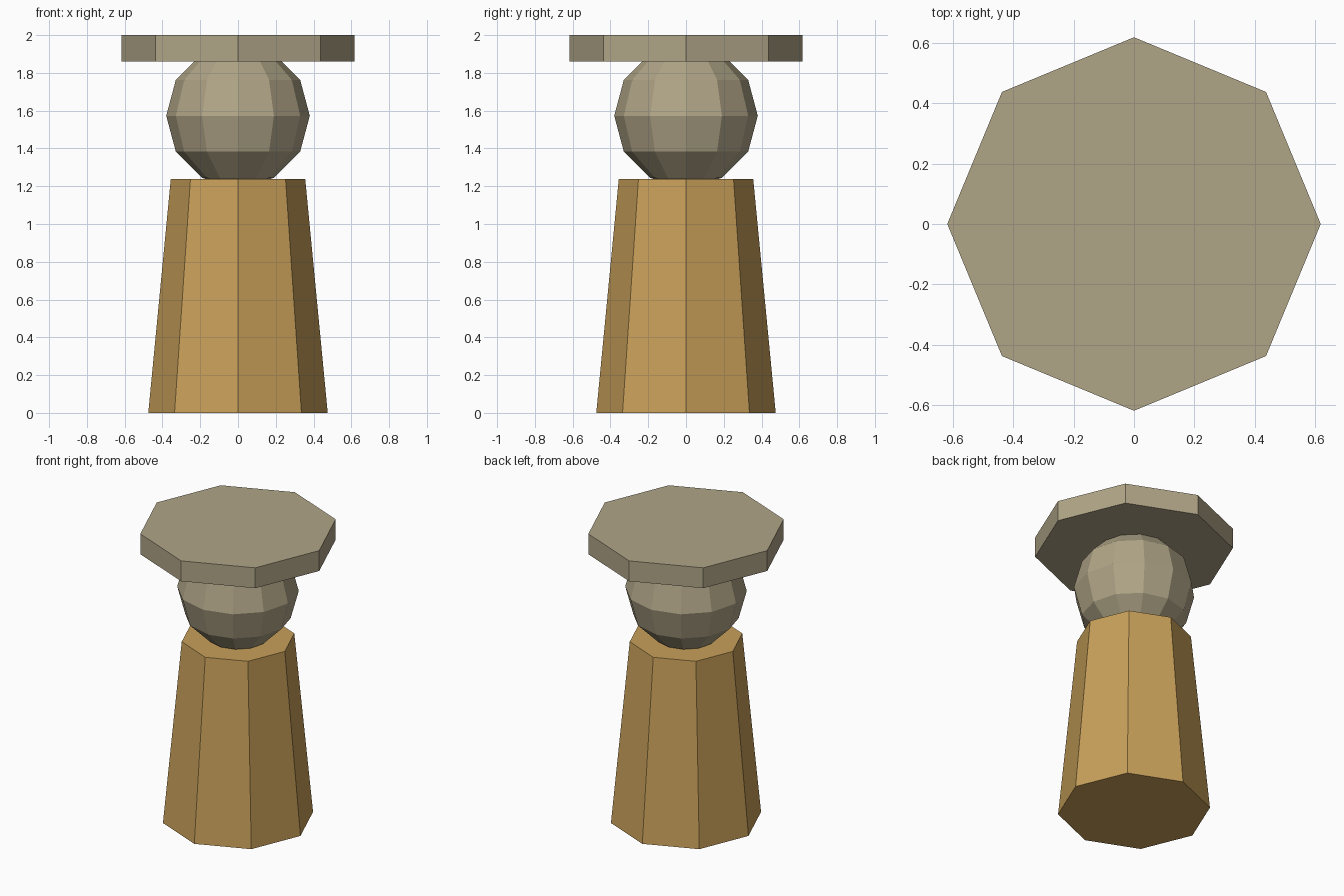
import bpy, math

if "Cube" in bpy.data.objects:
    bpy.data.objects.remove(bpy.data.objects["Cube"])


def lin(c):
    c /= 255
    return c / 12.92 if c <= 0.04045 else ((c + 0.055) / 1.055) ** 2.4


def material(name, rgb):
    m = bpy.data.materials.new(name)
    m.diffuse_color = (*[lin(c) for c in rgb], 1)
    m.use_nodes = True
    m.node_tree.nodes["Principled BSDF"].inputs["Base Color"].default_value = m.diffuse_color
    return m


wood = material("tan_wood", (200, 160, 90))
stone = material("grey_beige_stone", (176, 165, 135))


def finish(name, mat):
    o = bpy.context.object
    o.name = name
    o.data.materials.append(mat)
    return o


def octagon(name, r_bottom, r_top, z0, z1, mat):
    # eight-sided prism or taper with a corner on each axis
    bpy.ops.mesh.primitive_cone_add(vertices=8, radius1=r_bottom, radius2=r_top,
                                    depth=z1 - z0, location=(0, 0, (z0 + z1) / 2))
    return finish(name, mat)


# Tapered pedestal
octagon("pedestal", 0.475, 0.356, 0, 1.237, wood)

# Faceted ball, sunk slightly into pedestal and slab
bpy.ops.mesh.primitive_uv_sphere_add(segments=12, ring_count=6, radius=0.38,
                                     location=(0, 0, 1.573))
finish("ball", stone)

# Flat top slab
octagon("top_slab", 0.618, 0.618, 1.86, 2.0, stone)
